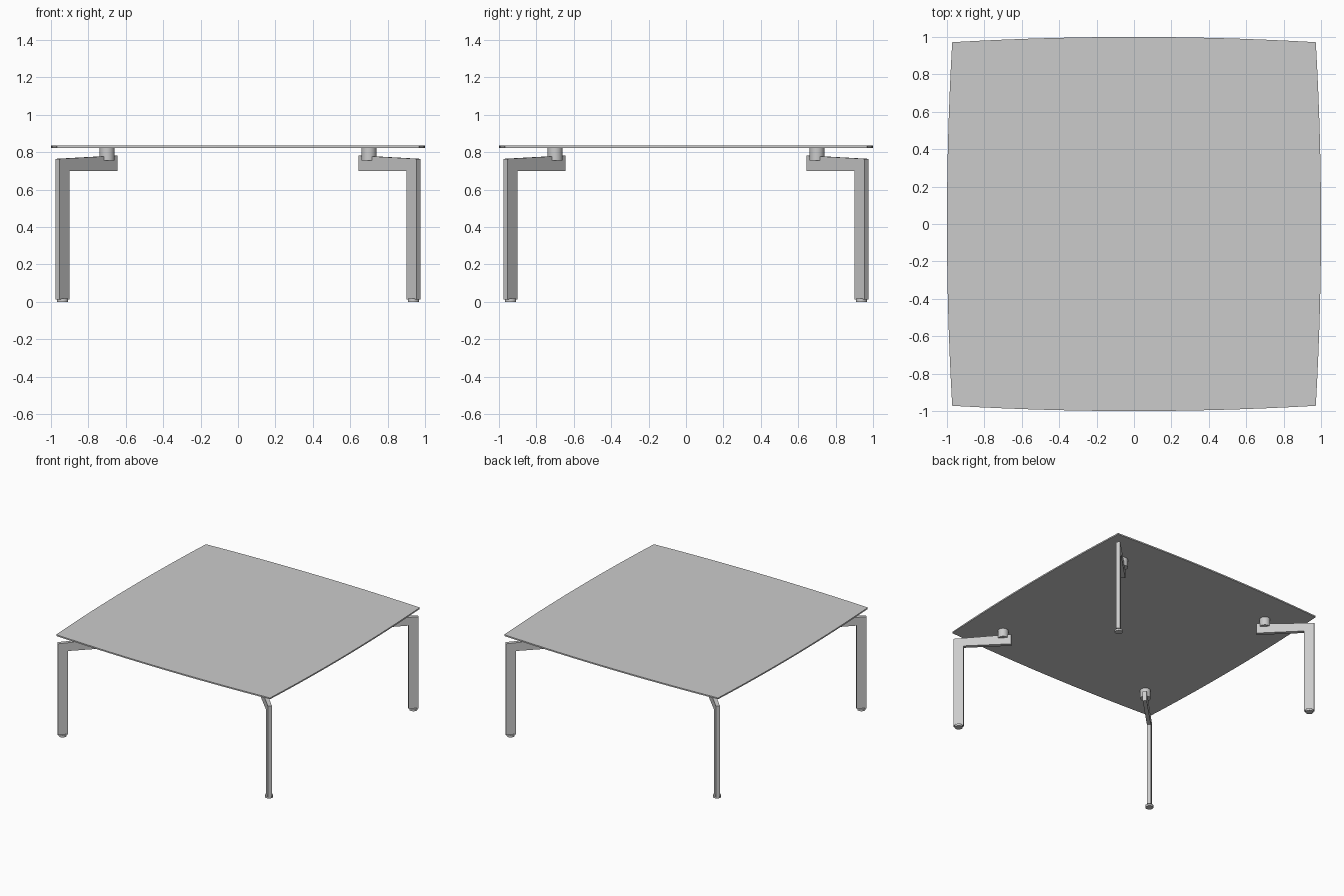
import bpy, bmesh, math
from mathutils import Vector, Matrix

if "Cube" in bpy.data.objects:
    bpy.data.objects.remove(bpy.data.objects["Cube"])


def material(name, v):
    m = bpy.data.materials.new(name)
    m.diffuse_color = (v, v, v, 1)
    m.use_nodes = True
    m.node_tree.nodes["Principled BSDF"].inputs["Base Color"].default_value = m.diffuse_color
    return m


grey = material("mid grey", 0.6)


def finish(name, bm, mat):
    bmesh.ops.recalc_face_normals(bm, faces=bm.faces)
    me = bpy.data.meshes.new(name)
    bm.to_mesh(me)
    bm.free()
    me.materials.append(mat)
    ob = bpy.data.objects.new(name, me)
    bpy.context.collection.objects.link(ob)
    return ob


def prism(name, pts, offset, matrix, mat):
    # Extrude a closed outline by an offset vector
    bm = bmesh.new()
    face = bm.faces.new([bm.verts.new(p) for p in pts])
    res = bmesh.ops.extrude_face_region(bm, geom=[face], use_keep_orig=True)
    new = [g for g in res["geom"] if isinstance(g, bmesh.types.BMVert)]
    bmesh.ops.translate(bm, verts=new, vec=Vector(offset))
    bmesh.ops.transform(bm, matrix=matrix, verts=bm.verts)
    return finish(name, bm, mat)


def cylinder(name, radius, z0, z1, matrix, mat, sides=24):
    ring = [(radius * math.cos(math.tau * i / sides),
             radius * math.sin(math.tau * i / sides), z0) for i in range(sides)]
    ob = prism(name, ring, (0, 0, z1 - z0), matrix, mat)
    for p in ob.data.polygons:
        p.use_smooth = len(p.vertices) == 4
    ob.data.set_sharp_from_angle(angle=math.radians(40))
    return ob


# Table top: four gently bowed sides with small rounded corners
outline = []
for q in range(4):
    rot = Matrix.Rotation(q * math.pi / 2, 3, 'Z')
    for i in range(17):
        t = -0.955 + 1.91 * i / 16
        outline.append(rot @ Vector((1.0 - 0.027 * (t / 0.955) ** 2, t, 0.824)))
    outline.append(rot @ Vector((0.974, 0.968, 0.824)))
    outline.append(rot @ Vector((0.968, 0.974, 0.824)))
prism("table_top", outline, (0, 0, 0.011), Matrix(), grey)

# Flat bracket leg profile: x is the distance from the table centre
T = 0.03
profile = [(1.288, 0.014), (1.364, 0.014), (1.364, 0.765),
           (0.927, 0.782), (0.927, 0.70), (1.288, 0.70)]

for k in range(4):
    spin = Matrix.Rotation(math.pi / 4 + k * math.pi / 2, 4, 'Z')
    prism(f"leg_{k + 1}", [(x, -T / 2, z) for x, z in profile], (0, T, 0), spin, grey)
    # Post carrying the top, and foot pad
    cylinder(f"support_post_{k + 1}", 0.04, 0.755, 0.8245,
             spin @ Matrix.Translation((0.99, 0, 0)), grey)
    cylinder(f"foot_pad_{k + 1}", 0.03, 0.0, 0.018,
             spin @ Matrix.Translation((1.326, 0, 0)), grey)
